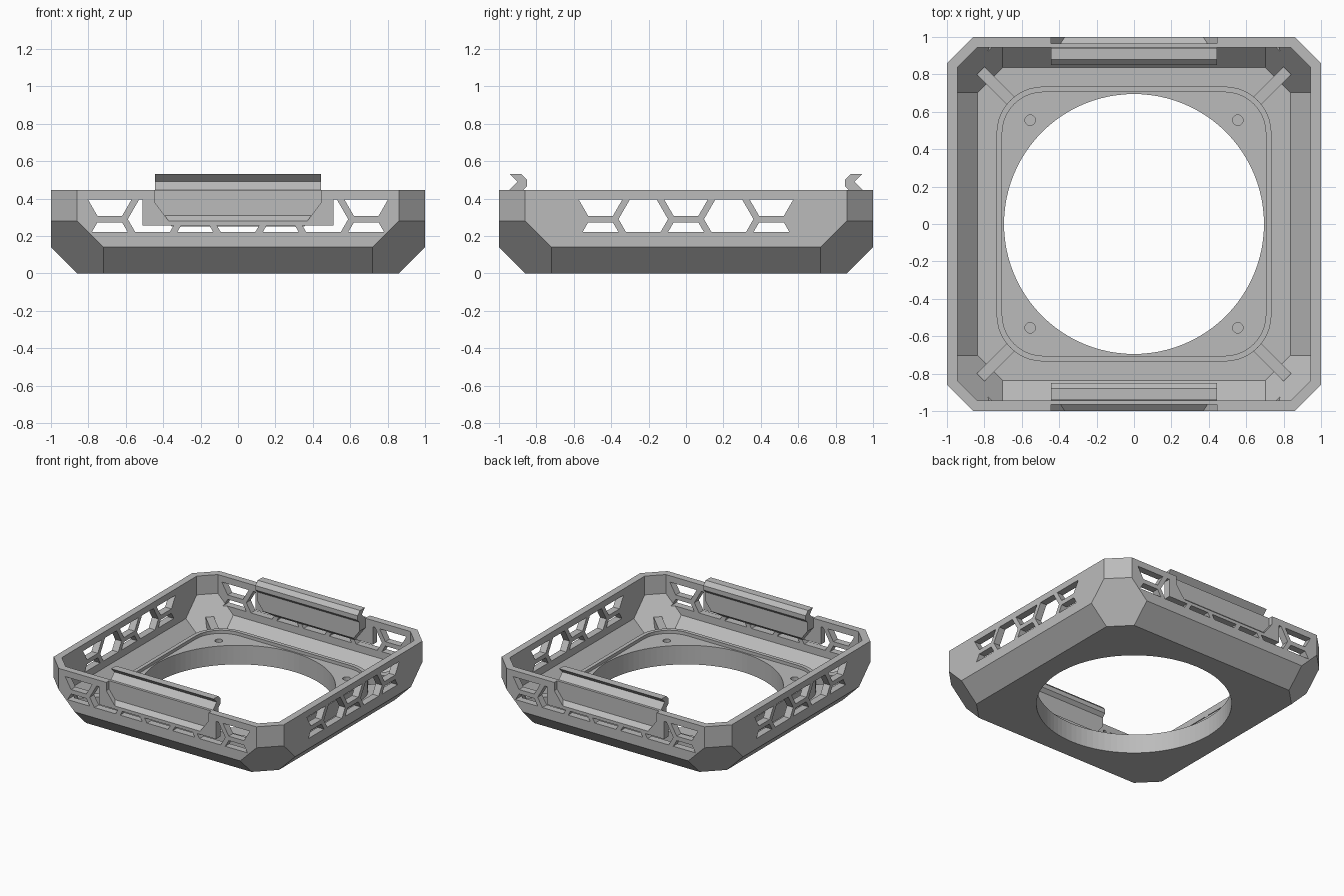
import bpy, bmesh, math
from mathutils import Vector

if "Cube" in bpy.data.objects:
    bpy.data.objects.remove(bpy.data.objects["Cube"])

grey = bpy.data.materials.new("grey plastic")
grey.diffuse_color = (0.5, 0.5, 0.5, 1)
grey.use_nodes = True
grey.node_tree.nodes["Principled BSDF"].inputs["Base Color"].default_value = grey.diffuse_color


def make(name, bm):
    bmesh.ops.recalc_face_normals(bm, faces=bm.faces)
    me = bpy.data.meshes.new(name)
    bm.to_mesh(me)
    bm.free()
    me.materials.append(grey)
    ob = bpy.data.objects.new(name, me)
    bpy.context.collection.objects.link(ob)
    return ob


def slice_off(bm, co, no):
    """Remove everything on the normal side of a plane and cap the cut."""
    geom = bm.verts[:] + bm.edges[:] + bm.faces[:]
    bmesh.ops.bisect_plane(bm, geom=geom, dist=1e-6, plane_co=co, plane_no=no, clear_outer=True)
    edges = [e for e in bm.edges if e.is_boundary]
    if edges:
        bmesh.ops.holes_fill(bm, edges=edges, sides=0)


def block(lo, hi, planes=()):
    """Box trimmed by planes given as (point, outward normal)."""
    bm = bmesh.new()
    bmesh.ops.create_cube(bm, size=1)
    for v in bm.verts:
        v.co = [l + (c + 0.5) * (h - l) for l, h, c in zip(lo, hi, v.co)]
    for co, no in planes:
        slice_off(bm, Vector(co), Vector(no).normalized())
    return bm


def prism(points, z0, z1):
    bm = bmesh.new()
    a = [bm.verts.new((x, y, z0)) for x, y in points]
    b = [bm.verts.new((x, y, z1)) for x, y in points]
    bm.faces.new(a)
    bm.faces.new(b)
    for i in range(len(a)):
        j = (i + 1) % len(a)
        bm.faces.new((a[i], a[j], b[j], b[i]))
    return bm


def circle(x, y, r, n):
    return [(x + r * math.cos(2 * math.pi * i / n), y + r * math.sin(2 * math.pi * i / n)) for i in range(n)]


def rounded_square(h, r, n=10):
    pts = []
    for q, (sx, sy) in enumerate(((1, 1), (-1, 1), (-1, -1), (1, -1))):
        for i in range(n + 1):
            a = math.pi / 2 * (q + i / n)
            pts.append((sx * (h - r) + r * math.cos(a), sy * (h - r) + r * math.sin(a)))
    return pts


def cut(ob, bm):
    if not bm.faces:
        bm.free()
        return
    cutter = make("cutter", bm)
    cutter.hide_render = True
    mod = ob.modifiers.new("cut", 'BOOLEAN')
    mod.operation, mod.solver, mod.object = 'DIFFERENCE', 'EXACT', cutter
    dg = bpy.context.evaluated_depsgraph_get()
    me = bpy.data.meshes.new_from_object(ob.evaluated_get(dg))
    ob.modifiers.clear()
    ob.data = me
    bpy.data.objects.remove(cutter)


def tray(t, top):
    """Chamfered tray volume, offset inwards by t."""
    w, r2, r3 = 1 - t, math.sqrt(2), math.sqrt(3)
    planes = []
    for s in (-1, 1):
        planes.append(((0, s * (0.86 - t * r2), 0), (0, s, -1)))
        planes.append(((s * (0.86 - t * r2), 0, 0), (s, 0, -1)))
        for u in (-1, 1):
            planes.append(((s * (1.86 - t * r2), 0, 0), (s, u, 0)))
            planes.append(((s * (1.58 - t * r3), 0, 0), (s, u, -1)))
    return block((-w, -w, t), (w, w, top), planes)


# Tray body
body = make("tray_body", tray(0, 0.445))
cut(body, tray(0.055, 1))
cut(body, prism(circle(0, 0, 0.695, 96), -1, 0.5))

# Honeycomb windows through opposite walls
PITCH, MID, APOTHEM = 0.457, 0.29, 0.1145


def honeycomb(axis, columns, u0, u1, z0, z1):
    for u, z in columns:
        planes = []
        for k in range(6):
            a = math.radians(30 + 60 * k)
            du, dz = math.cos(a), math.sin(a)
            co = (u + APOTHEM * du, z + APOTHEM * dz)
            if axis == 0:
                planes.append(((co[0], 0, co[1]), (du, 0, dz)))
            else:
                planes.append(((0, co[0], co[1]), (0, du, dz)))
        lo, hi = (u0, -1.2, z0), (u1, 1.2, z1)
        if axis == 1:
            lo, hi = (-1.2, u0, z0), (1.2, u1, z1)
        cut(body, block(lo, hi, planes))


def lattice(stacked, single):
    row = PITCH / 3 * math.sqrt(3) / 2
    return [(u, MID + s * row) for u in stacked for s in (-1, 1)] + [(u, MID) for u in single]


honeycomb(1, lattice((-PITCH, 0, PITCH), (-PITCH / 2, PITCH / 2)), -0.6, 0.6, 0.22, 0.395)
for s in (-1, 1):
    lo, hi = sorted((s * 0.51, s * 0.84))
    honeycomb(0, lattice((s * 1.5 * PITCH,), (s * PITCH,)), lo, hi, 0.22, 0.395)
honeycomb(0, lattice((-PITCH / 2, PITCH / 2), (-PITCH, 0, PITCH)), -0.6, 0.6, 0.22, 0.255)

# Finger recesses and snap clips, front and back
for s, side in ((-1, "front"), (1, "back")):
    lo, hi = sorted((s * 0.965, s * 1.1))
    planes = [((u * 0.445, 0, 0.38), (u * 0.10, 0, -0.075)) for u in (-1, 1)]
    planes.append(((0, s, 0.28), (0, -s * 0.857, -1)))
    cut(body, block((-0.445, lo, 0.28), (0.445, hi, 0.6), planes))

    profile = [(0.945, 0.25), (0.945, 0.445), (0.90, 0.49), (0.94, 0.53), (0.88, 0.53),
               (0.85, 0.50), (0.85, 0.465), (0.875, 0.44), (0.875, 0.30)]
    bm = prism(profile, -0.445, 0.445)
    for v in bm.verts:
        y, z, x = v.co
        v.co = (x, s * y, z)
    for u in (-1, 1):
        slice_off(bm, Vector((u * 0.445, 0, 0.37)), Vector((u * 0.10, 0, -0.075)).normalized())
    make(side + "_clip", bm)

# Raised seat with a low lip round the opening
lip = make("seat_lip", prism(rounded_square(0.735, 0.25), 0.055, 0.175))
cut(lip, prism(rounded_square(0.705, 0.22), 0.15, 0.5))
cut(lip, prism(circle(0, 0, 0.695, 96), -1, 0.5))
for sx in (-1, 1):
    for sy in (-1, 1):
        cut(lip, prism(circle(sx * 0.555, sy * 0.555, 0.028, 20), 0.08, 0.5))

# Diagonal corner ribs
for sx in (-1, 1):
    for sy in (-1, 1):
        d = 0.021
        pts = [(0.65 + d, 0.65 - d), (0.82 + d, 0.82 - d), (0.82 - d, 0.82 + d), (0.65 - d, 0.65 + d)]
        make("corner_rib", prism([(sx * x, sy * y) for x, y in pts], 0.1, 0.165))
